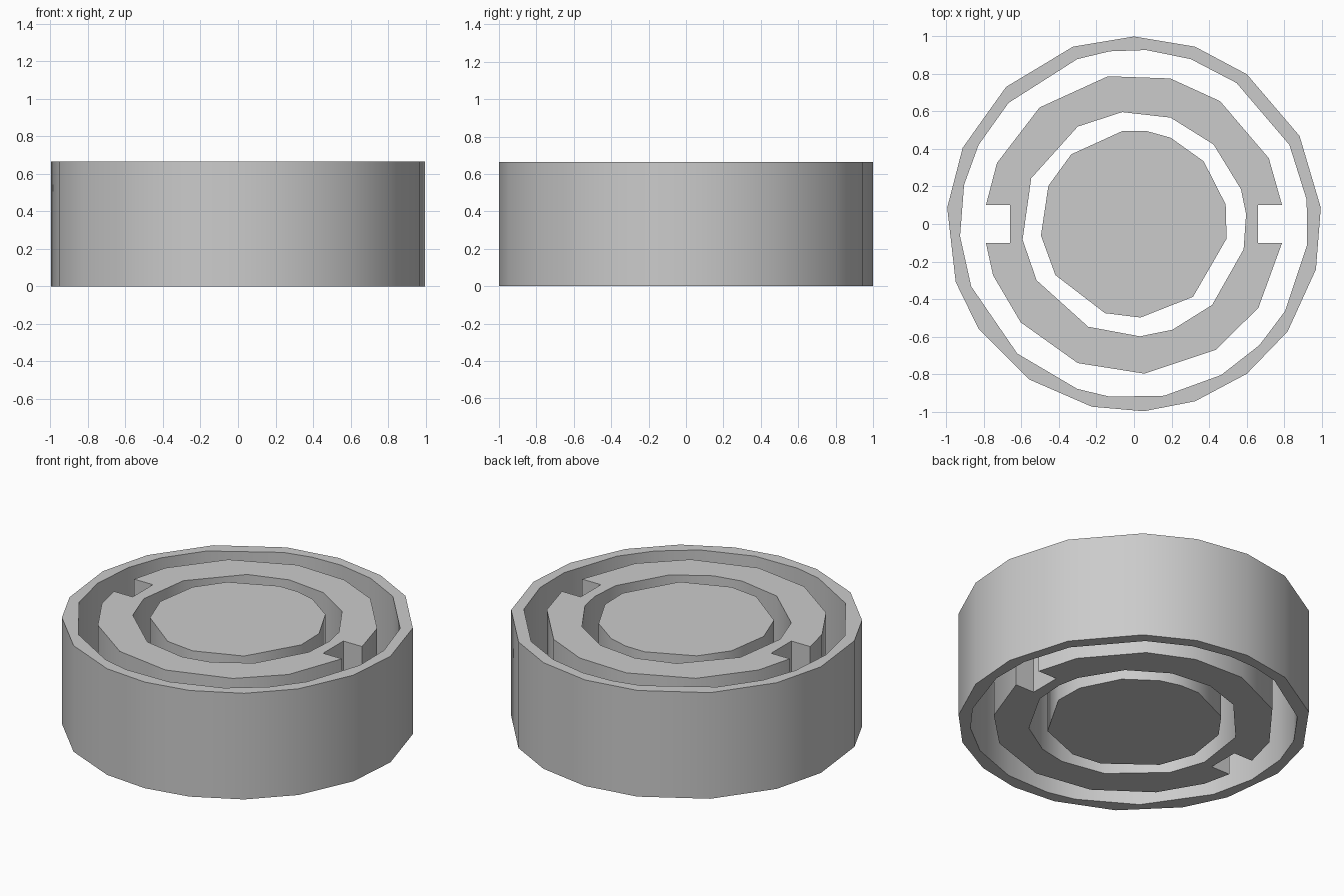
import bpy
import bmesh
from math import sin, cos, radians
from mathutils import Vector

HEIGHT = 0.665

cube = bpy.data.objects.get("Cube")
if cube:
    bpy.data.objects.remove(cube, do_unlink=True)

# One plain grey for every part
grey = bpy.data.materials.new("plain grey")
grey.use_nodes = True
colour = (0.6, 0.6, 0.6, 1)
grey.diffuse_color = colour
grey.node_tree.nodes["Principled BSDF"].inputs["Base Color"].default_value = colour


def outline(radius, angles):
    """Uneven polygon: one corner on the circle for each angle in degrees."""
    return [(radius * cos(radians(a)), radius * sin(radians(a))) for a in angles]


def notch(side):
    """Corners of the square slot cut into the rim at +x or -x, anticlockwise."""
    return [(side * x, side * y) for x, y in
            ((0.79, -0.1), (0.66, -0.1), (0.66, 0.1), (0.79, 0.1))]


def prism(name, *loops):
    """Upright solid filled between an outer outline and optional hole outlines."""
    bm = bmesh.new()
    edges = []
    for points in loops:
        verts = [bm.verts.new((x, y, 0)) for x, y in points]
        edges += [bm.edges.new((a, b)) for a, b in zip(verts, verts[1:] + verts[:1])]
    bmesh.ops.triangle_fill(bm, edges=edges, use_beauty=True, use_dissolve=False)
    solid = bmesh.ops.extrude_face_region(bm, geom=bm.faces[:], use_keep_orig=True)
    top = [v for v in solid["geom"] if isinstance(v, bmesh.types.BMVert)]
    bmesh.ops.translate(bm, verts=top, vec=Vector((0, 0, HEIGHT)))
    bmesh.ops.recalc_face_normals(bm, faces=bm.faces[:])
    mesh = bpy.data.meshes.new(name)
    bm.to_mesh(mesh)
    bm.free()
    mesh.materials.append(grey)
    obj = bpy.data.objects.new(name, mesh)
    bpy.context.collection.objects.link(obj)
    bpy.ops.object.select_all(action="DESELECT")
    obj.select_set(True)
    bpy.context.view_layer.objects.active = obj
    bpy.ops.object.shade_smooth_by_angle(angle=radians(40))
    return obj


# Thin outer wall
prism("outer_ring",
      outline(1.0, (5, 28, 53, 71, 90, 109, 133, 156, 175,
                    198, 214, 236, 257, 273, 289, 307, 325, 346)),
      outline(0.93, (8, 27, 54, 71, 86, 98, 109, 136, 153, 167,
                     184, 201, 228, 251, 262, 280, 300, 316, 330, 353)))

# Thick middle ring with a slot on each side
prism("slotted_ring",
      notch(1) + outline(0.8, (26, 55, 76, 100, 129, 156))
      + notch(-1) + outline(0.8, (200, 221, 248, 274, 303, 326)),
      outline(0.6, (5, 18, 45, 71, 96, 120, 156,
                    188, 210, 246, 273, 290, 314, 347)))

# Solid centre
prism("centre_core",
      outline(0.5, (12, 42, 67, 82, 97, 132, 156,
                    187, 213, 252, 274, 309, 351)))
